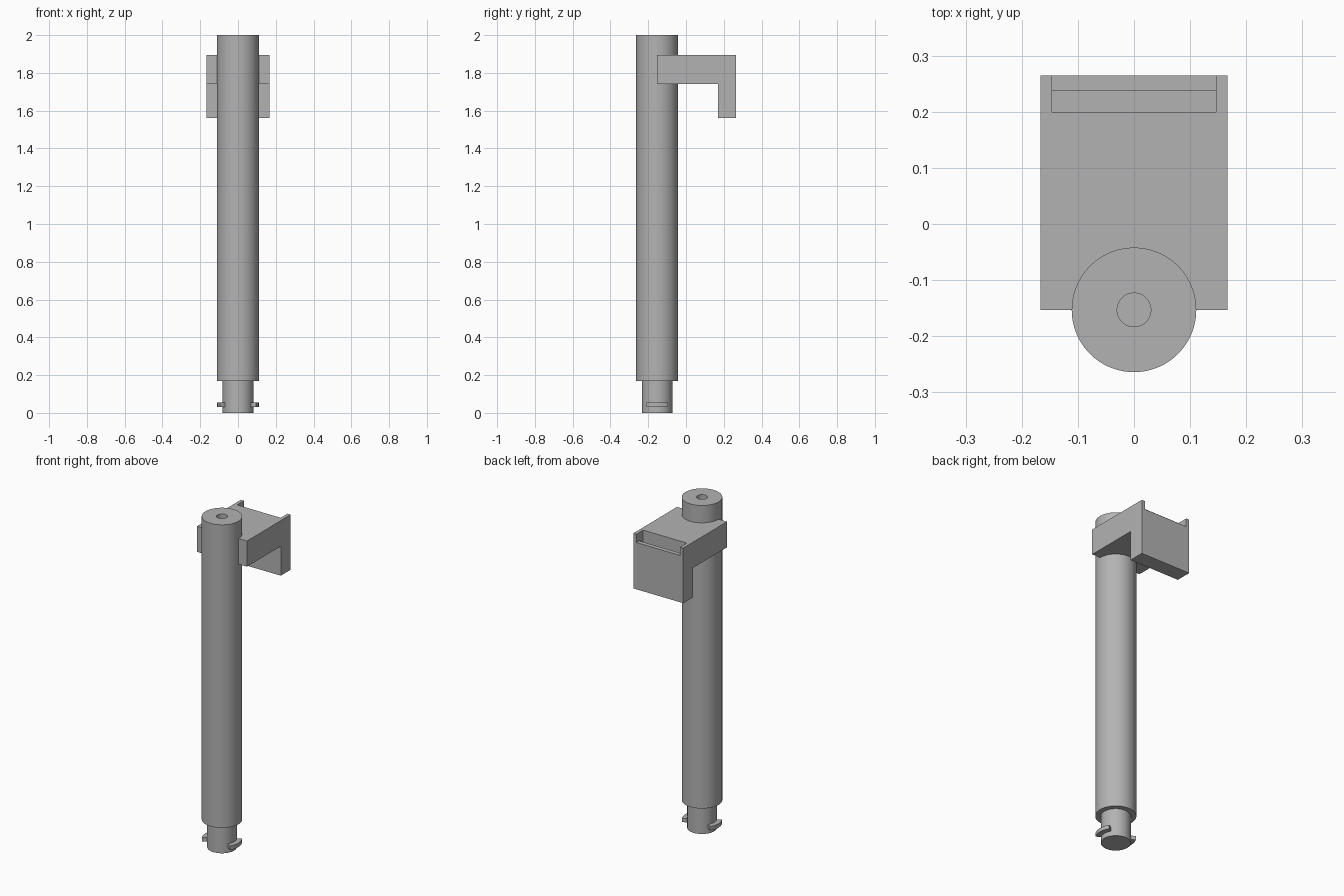
import bpy, bmesh, math

cube = bpy.data.objects.get("Cube")
if cube:
    bpy.data.objects.remove(cube, do_unlink=True)

AXIS_Y = -0.153

grey = bpy.data.materials.new("plain grey")
grey.use_nodes = True
colour = (0.45, 0.45, 0.45, 1)
grey.diffuse_color = colour
grey.node_tree.nodes["Principled BSDF"].inputs["Base Color"].default_value = colour


def finish(name, bm, smooth=False):
    bmesh.ops.recalc_face_normals(bm, faces=bm.faces)
    mesh = bpy.data.meshes.new(name)
    bm.to_mesh(mesh)
    bm.free()
    mesh.materials.append(grey)
    obj = bpy.data.objects.new(name, mesh)
    bpy.context.collection.objects.link(obj)
    bpy.ops.object.select_all(action='DESELECT')
    bpy.context.view_layer.objects.active = obj
    obj.select_set(True)
    if smooth:
        bpy.ops.object.shade_smooth_by_angle(angle=math.radians(30))
    return obj


def lathe(name, profile, start=0, sweep=math.tau, steps=96, closed=False):
    """Spin an (r, z) profile around the tube axis."""
    bm = bmesh.new()
    verts = [bm.verts.new((r * math.cos(start), r * math.sin(start), z)) for r, z in profile]
    edges = [bm.edges.new(pair) for pair in zip(verts, verts[1:])]
    geom = verts + edges
    if closed:
        geom.append(bm.faces.new(verts))
    bmesh.ops.spin(bm, geom=geom, cent=(0, 0, 0), axis=(0, 0, 1), angle=sweep, steps=steps)
    bmesh.ops.remove_doubles(bm, verts=bm.verts, dist=1e-5)
    bmesh.ops.translate(bm, verts=bm.verts, vec=(0, AXIS_Y, 0))
    return finish(name, bm, smooth=True)


def prism(name, profile, half_width):
    """Extrude a (y, z) outline symmetrically along x."""
    bm = bmesh.new()
    face = bm.faces.new([bm.verts.new((-half_width, y, z)) for y, z in profile])
    new = bmesh.ops.extrude_face_region(bm, geom=[face])["geom"]
    moved = [g for g in new if isinstance(g, bmesh.types.BMVert)]
    bmesh.ops.translate(bm, verts=moved, vec=(2 * half_width, 0, 0))
    return finish(name, bm)


# Tube with narrower neck below and a blind hole in the top
lathe("tube", [(0, 0), (0.081, 0), (0.081, 0.168), (0.111, 0.168),
               (0.111, 2), (0.03, 2), (0.03, 1.9), (0, 1.9)])

# Curved locking lugs on both sides of the neck
spread = math.radians(31)
for name, middle in (("left_lug", 0), ("right_lug", math.pi)):
    lathe(name, [(0.076, 0.03), (0.11, 0.03), (0.11, 0.054), (0.076, 0.054)],
          start=middle - spread, sweep=2 * spread, steps=16, closed=True)

# Hooked bracket around the top of the tube
bracket = prism("bracket", [(AXIS_Y, 1.74), (0.17, 1.74), (0.17, 1.562),
                            (0.265, 1.562), (0.265, 1.895), (AXIS_Y, 1.895)], 0.167)

# Slot with a lowered rear lip, cut into the back of the bracket
cutter = prism("slot_cutter", [(0.2, 1.66), (0.238, 1.66), (0.238, 1.845),
                               (0.3, 1.845), (0.3, 1.95), (0.2, 1.95)], 0.146)
cutter.hide_render = True
cut = bracket.modifiers.new("slot", 'BOOLEAN')
cut.operation = 'DIFFERENCE'
cut.solver = 'EXACT'
cut.object = cutter
bpy.context.view_layer.objects.active = bracket
bpy.ops.object.modifier_apply(modifier=cut.name)
bpy.data.objects.remove(cutter, do_unlink=True)
